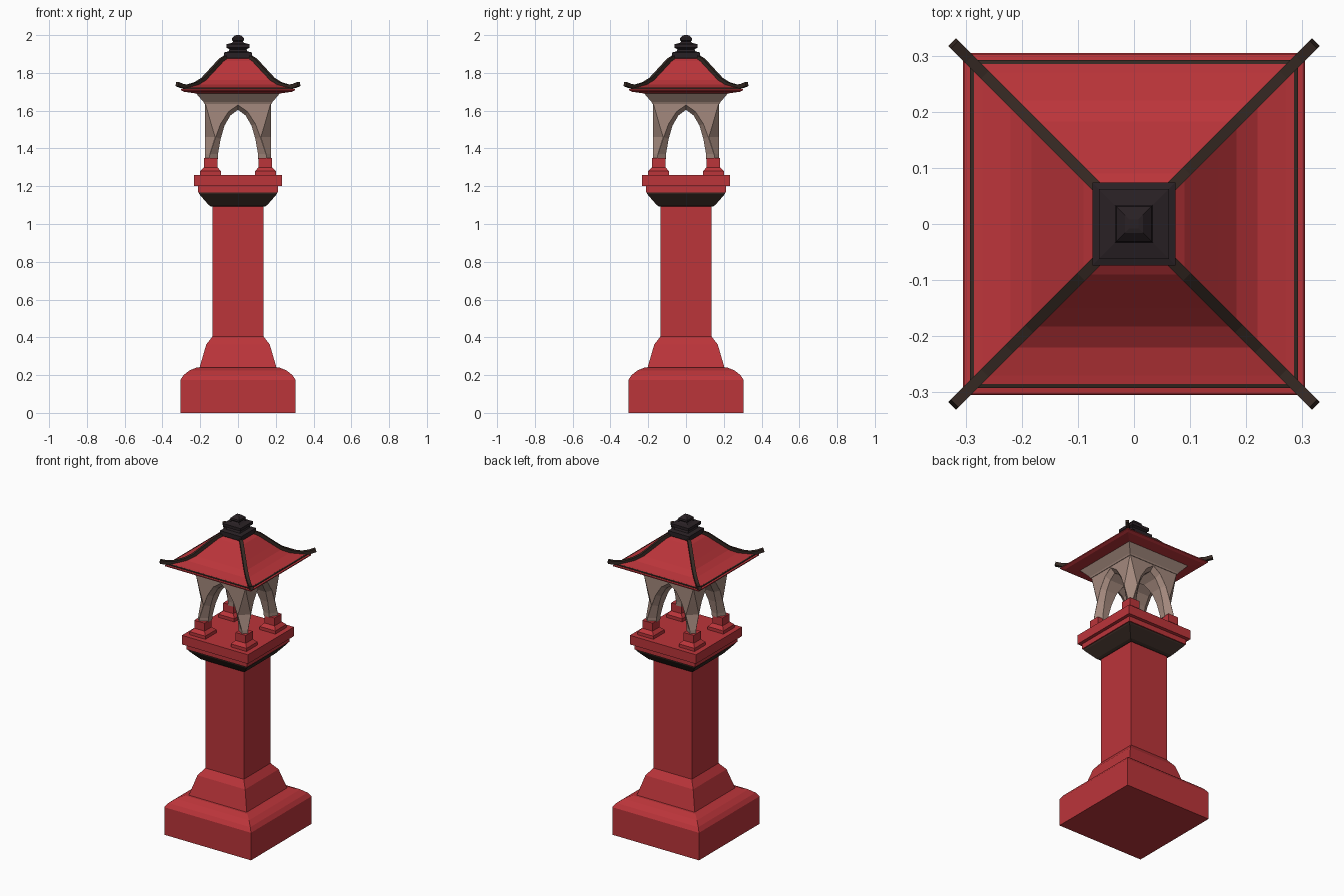
import bpy, bmesh
from mathutils import Vector

if "Cube" in bpy.data.objects:
    bpy.data.objects.remove(bpy.data.objects["Cube"])


def mat(name, rgb):
    m = bpy.data.materials.new(name)
    m.diffuse_color = (*rgb, 1)
    m.use_nodes = True
    m.node_tree.nodes["Principled BSDF"].inputs["Base Color"].default_value = m.diffuse_color
    return m


RED = mat("red_paint", (0.5, 0.035, 0.042))
DARK = mat("dark_trim", (0.035, 0.021, 0.016))
BLACK = mat("finial_black", (0.022, 0.015, 0.018))
STONE = mat("pale_stone", (0.37, 0.25, 0.205))


def loft(name, rings, material):
    """Skin a list of equal-length rings and cap both ends."""
    bm = bmesh.new()
    loops = [[bm.verts.new(p) for p in r] for r in rings]
    n = len(loops[0])
    for a, b in zip(loops, loops[1:]):
        for i in range(n):
            j = (i + 1) % n
            bm.faces.new((a[i], a[j], b[j], b[i]))
    bm.faces.new(loops[0])
    bm.faces.new(loops[-1])
    bmesh.ops.recalc_face_normals(bm, faces=bm.faces)
    me = bpy.data.meshes.new(name)
    bm.to_mesh(me)
    bm.free()
    me.materials.append(material)
    ob = bpy.data.objects.new(name, me)
    bpy.context.collection.objects.link(ob)
    return ob


def square(name, profile, material, cx=0, cy=0):
    """Square-plan solid from (half width, height) pairs."""
    rings = [[(cx + sx * h, cy + sy * h, z) for sx, sy in
              ((-1, -1), (1, -1), (1, 1), (-1, 1))] for h, z in profile]
    return loft(name, rings, material)


def cut(target, cutter):
    cutter.hide_render = True
    cutter.hide_viewport = True
    m = target.modifiers.new(cutter.name, 'BOOLEAN')
    m.operation = 'DIFFERENCE'
    m.solver = 'EXACT'
    m.object = cutter


# Pedestal, shaft and capital
square("base", [(.305, 0), (.305, .175), (.288, .2), (.258, .224), (.22, .24)], RED)
square("plinth", [(.205, .235), (.168, .362), (.135, .405)], RED)
square("column", [(.135, .4), (.135, 1.1)], RED)
square("capital", [(.143, 1.093), (.155, 1.1), (.205, 1.158), (.208, 1.172)], DARK)
square("platform", [(.213, 1.168), (.213, 1.2), (.232, 1.202), (.232, 1.26)], RED)

CORNERS = [(-1, -1), (1, -1), (1, 1), (-1, 1)]

# Four post feet
for i, (sx, sy) in enumerate(CORNERS):
    square(f"post_foot_{i + 1}", [(.055, 1.258), (.055, 1.28), (.036, 1.3), (.036, 1.35)],
           RED, sx * .145, sy * .145)

# Lantern chamber: block with two crossing pointed vaults and scooped corners
chamber = square("arched_chamber", [(.175, 1.345), (.175, 1.64)], STONE)
OUTER = [(.154, 1.3), (.148, 1.37), (.118, 1.46), (.092, 1.53), (.05, 1.595)]
INNER = [(.108, 1.3), (.106, 1.37), (.092, 1.45), (.072, 1.52), (.04, 1.575)]


def arch(half, apex):
    return half + [(0, apex)] + [(-x, z) for x, z in reversed(half)]


for name, swap in (("vault_cutter_y", False), ("vault_cutter_x", True)):
    rings = []
    for d, prof in ((-.19, arch(OUTER, 1.63)), (-.1745, arch(OUTER, 1.63)),
                    (-.145, arch(INNER, 1.605)), (.145, arch(INNER, 1.605)),
                    (.1745, arch(OUTER, 1.63)), (.19, arch(OUTER, 1.63))):
        rings.append([(d, x, z) if swap else (x, d, z) for x, z in prof])
    cut(chamber, loft(name, rings, STONE))

SCOOP = [(.022, 1.33), (.026, 1.37), (.054, 1.46), (.03, 1.54), (.002, 1.638)]
for i, (sx, sy) in enumerate(CORNERS):
    e, o = .175, .2
    rings = [[(sx * (e - d - o + e), sy * o, z), (sx * o, sy * (e - d - o + e), z),
              (sx * o, sy * o, z)] for d, z in SCOOP]
    cut(chamber, loft(f"corner_cutter_{i + 1}", rings, STONE))

# Flared cornice under the roof
square("cornice", [(.178, 1.636), (.182, 1.645), (.222, 1.692), (.222, 1.7)], STONE)

# Roof: eave board, dark trim line and concave hipped roof
square("eave", [(.215, 1.69), (.285, 1.7), (.303, 1.708), (.303, 1.714), (.29, 1.716)], RED)
square("eave_trim", [(.292, 1.712), (.292, 1.72), (.284, 1.722)], DARK)
square("roof", [(.285, 1.714), (.285, 1.722), (.27, 1.725), (.22, 1.738), (.183, 1.762),
                (.15, 1.797), (.09, 1.862), (.065, 1.88)], RED)

# Hip ribs with upturned tips
HIP = [(.06, 1.884), (.09, 1.866), (.15, 1.8), (.183, 1.765), (.22, 1.741),
       (.265, 1.727), (.295, 1.73), (.322, 1.741)]
for i, (sx, sy) in enumerate(CORNERS):
    side = Vector((-sy, sx, 0)).normalized() * .01
    rings = []
    for k, (r, z) in enumerate(HIP):
        a, b = HIP[max(k - 1, 0)], HIP[min(k + 1, len(HIP) - 1)]
        t = Vector((sx * (b[0] - a[0]), sy * (b[0] - a[0]), b[1] - a[1])).normalized()
        up = t.cross(side).normalized()
        up = up * (.011 if up.z > 0 else -.011)
        c = Vector((sx * r, sy * r, z))
        rings.append([c - side - up, c + side - up, c + side + up, c - side + up])
    loft(f"hip_rib_{i + 1}", rings, DARK)

# Stepped finial
square("finial", [(.066, 1.87), (.074, 1.882), (.074, 1.908), (.05, 1.914), (.046, 1.925),
                  (.062, 1.934), (.062, 1.952), (.034, 1.958), (.024, 1.966),
                  (.033, 1.974), (.031, 1.984), (.016, 1.998), (.008, 2.0)], BLACK)
